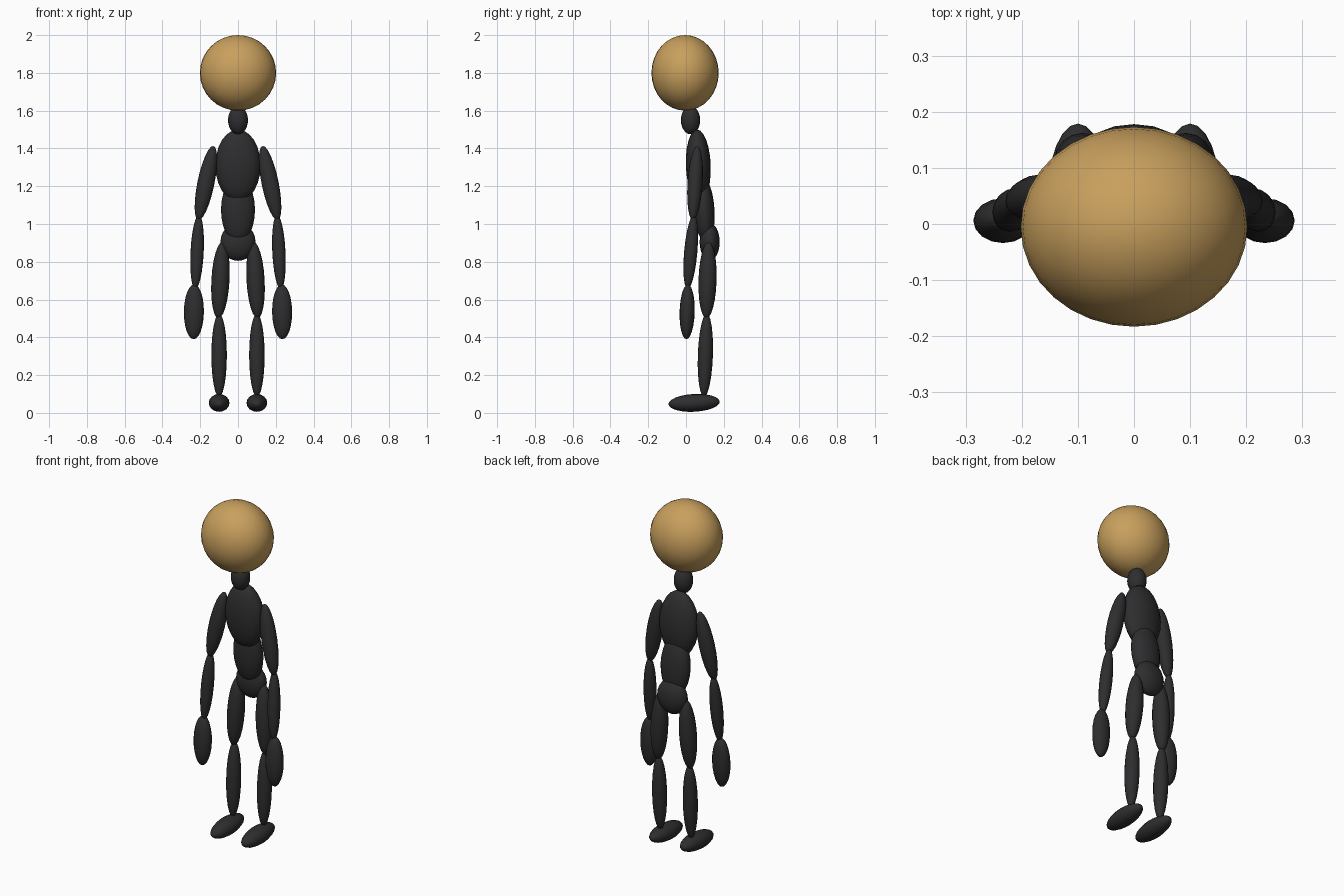
import bpy
from mathutils import Vector, Matrix

cube = bpy.data.objects.get("Cube")
if cube:
    bpy.data.objects.remove(cube, do_unlink=True)


def material(name, color):
    m = bpy.data.materials.new(name)
    m.use_nodes = True
    m.diffuse_color = color
    m.node_tree.nodes["Principled BSDF"].inputs["Base Color"].default_value = color
    return m


tan = material("warm_tan", (0.58, 0.35, 0.11, 1))
black = material("soft_black", (0.027, 0.027, 0.029, 1))


def ellipsoid(name, start, end, width, depth, mat=black, segments=16, rings=12):
    """Ellipsoid whose long axis runs from start to end."""
    start, end = Vector(start), Vector(end)
    axis = end - start
    z = axis.normalized()
    x = Vector((1, 0, 0))
    x = (x - z * x.dot(z)).normalized()
    y = z.cross(x)
    turn = Matrix((x, y, z)).transposed().to_4x4()
    size = Matrix.Diagonal((width, depth, axis.length / 2, 1))
    bpy.ops.mesh.primitive_uv_sphere_add(segments=segments, ring_count=rings, radius=1)
    obj = bpy.context.object
    obj.name = name
    obj.data.transform(Matrix.Translation((start + end) / 2) @ turn @ size)
    obj.data.materials.append(mat)
    bpy.ops.object.shade_smooth()
    return obj


# Head and torso
ellipsoid("head", (0, -0.005, 1.6), (0, -0.005, 2), 0.202, 0.178, tan, 32, 16)
ellipsoid("neck", (0, 0.024, 1.475), (0, 0.024, 1.625), 0.053, 0.051)
ellipsoid("chest", (0, 0.072, 1.12), (0, 0.058, 1.5), 0.12, 0.066)
ellipsoid("abdomen", (0, 0.107, 0.9), (0, 0.085, 1.25), 0.09, 0.055)
ellipsoid("pelvis", (0, 0.125, 0.805), (0, 0.125, 1.005), 0.093, 0.053)

# Limbs, one set for each side
for side, s in (("left", 1), ("right", -1)):
    ellipsoid(side + "_upper_arm", (s * 0.21, 0.036, 1.02), (s * 0.13, 0.06, 1.413), 0.045, 0.04)
    ellipsoid(side + "_forearm", (s * 0.226, 0.008, 0.655), (s * 0.207, 0.042, 1.048), 0.035, 0.035)
    ellipsoid(side + "_hand", (s * 0.235, 0.002, 0.39), (s * 0.232, 0.01, 0.68), 0.053, 0.04)
    ellipsoid(side + "_thigh", (s * 0.104, 0.108, 0.5), (s * 0.082, 0.12, 0.905), 0.048, 0.048)
    ellipsoid(side + "_shin", (s * 0.1, 0.095, 0.085), (s * 0.1, 0.11, 0.525), 0.041, 0.04)
    ellipsoid(side + "_foot", (s * 0.1, -0.093, 0.046), (s * 0.1, 0.179, 0.06), 0.055, 0.047)
